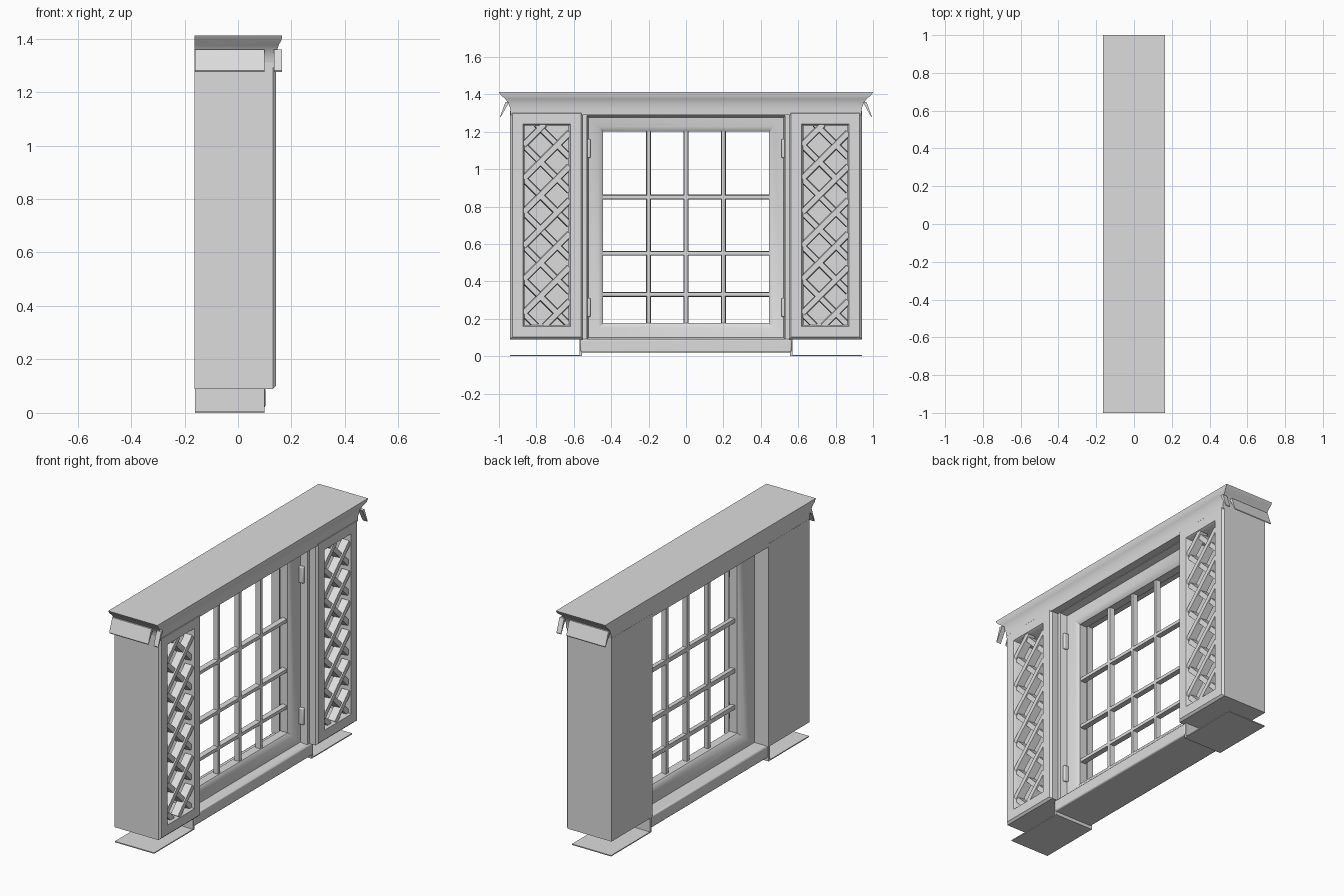
import bpy, bmesh, math
from mathutils import Vector

if "Cube" in bpy.data.objects:
    bpy.data.objects.remove(bpy.data.objects["Cube"], do_unlink=True)

GREY = 0.72
STONE = bpy.data.materials.new("light grey stone")
STONE.use_nodes = True
STONE.diffuse_color = (GREY, GREY, GREY, 1)
STONE.node_tree.nodes["Principled BSDF"].inputs["Base Color"].default_value = (GREY, GREY, GREY, 1)


def finish(name, bm, bevel=0.0):
    bmesh.ops.recalc_face_normals(bm, faces=bm.faces)
    me = bpy.data.meshes.new(name)
    bm.to_mesh(me)
    bm.free()
    me.materials.append(STONE)
    ob = bpy.data.objects.new(name, me)
    bpy.context.collection.objects.link(ob)
    if bevel:
        mod = ob.modifiers.new("soft edges", "BEVEL")
        mod.width, mod.segments = bevel, 2
    bpy.ops.object.select_all(action="DESELECT")
    ob.select_set(True)
    bpy.context.view_layer.objects.active = ob
    bpy.ops.object.shade_smooth_by_angle(angle=math.radians(40))
    return ob


def skin(bm, loops, closed=False, caps=False):
    """Bridge successive four-cornered loops."""
    rings = [[bm.verts.new(p) for p in loop] for loop in loops]
    pairs = list(zip(rings, rings[1:])) + ([(rings[-1], rings[0])] if closed else [])
    for a, b in pairs:
        for i in range(4):
            j = (i + 1) % 4
            bm.faces.new((a[i], a[j], b[j], b[i]))
    if caps:
        bm.faces.new(rings[0])
        bm.faces.new(rings[-1])


def rect(x, y, z):
    return [(x[0], y[0], z), (x[1], y[0], z), (x[1], y[1], z), (x[0], y[1], z)]


def box(name, x, y, z, bevel=0.0):
    bm = bmesh.new()
    skin(bm, [rect(x, y, z[0]), rect(x, y, z[1])], caps=True)
    return finish(name, bm, bevel)


def moulded_frame(name, y, z, profile):
    """Mitred frame: profile points are (inset, x)."""
    bm = bmesh.new()
    skin(bm, [[(x, y[0] + d, z[0] + d), (x, y[1] - d, z[0] + d),
               (x, y[1] - d, z[1] - d), (x, y[0] + d, z[1] - d)] for d, x in profile], closed=True)
    return finish(name, bm)


def slat(bm, p, q, x, width, depth):
    """Bar from p to q in the y-z plane, slightly narrower at the front."""
    p, q = Vector((x, *p)), Vector((x, *q))
    side = (q - p).normalized().cross(Vector((1, 0, 0))) * width / 2
    out = Vector((depth / 2, 0, 0))
    skin(bm, [[e + side - out, e + side * 0.75 + out, e - side * 0.75 + out, e - side - out]
              for e in (p, q)], caps=True)


def lattice(name, y, z, x, step):
    bm = bmesh.new()
    w = y[1] - y[0]
    for k, sign in enumerate((1, -1)):
        c = z[0] - w - step * 0.25
        while c < z[1] + w:
            # clip the diagonal z = c + sign * t to the opening
            ts = sorted(((z[0] - c) * sign, (z[1] - c) * sign))
            t0, t1 = max(0, ts[0]), min(w, ts[1])
            if t1 - t0 > 0.02:
                slat(bm, (y[0] + t0, c + sign * t0), (y[0] + t1, c + sign * t1),
                     x - k * 0.008, 0.038, 0.045)
            c += step
    return finish(name, bm)


# Side piers with lattice panels, base plates and cornice end flaps
for side, s in (("right", -1), ("left", 1)):
    def span(a, b):
        return sorted((a * s, b * s))

    moulded_frame(side + "_pier", span(0.55, 0.94), (0.09, 1.31),
                  [(0, -0.163), (0, 0.13), (0.012, 0.142), (0.068, 0.142),
                   (0.077, 0.128), (0.077, -0.163)])
    box(side + "_pier_back", (-0.163, -0.15), span(0.56, 0.93), (0.1, 1.3))
    lattice(side + "_lattice", span(0.622, 0.868), (0.16, 1.24), 0.115, 0.18)
    box(side + "_base_plate", (-0.16, 0.1), span(0.56, 0.94), (0, 0.006))
    box(side + "_sill_foot", (-0.16, 0.1), span(0.555, 0.57), (0, 0.095))

    # thin tapering flaps hanging from the cornice ends
    bm = bmesh.new()
    for x0, x1 in ((-0.16, 0.1), (0.135, 0.165)):
        skin(bm, [[(x, s * 0.945, 1.36), (x, s * 0.992, 1.275), (x, s * 0.994, 1.28),
                   (x, s * 0.965, 1.36)] for x in (x0, x1)], caps=True)
    finish(side + "_cornice_flap", bm)

# Flared cornice across the top
bm = bmesh.new()
skin(bm, [rect((x0, x1), (-y, y), z) for z, x0, x1, y in (
    (1.29, -0.162, 0.139, 0.938), (1.325, -0.162, 0.141, 0.94), (1.35, -0.163, 0.144, 0.95),
    (1.375, -0.163, 0.152, 0.965), (1.395, -0.163, 0.163, 0.99), (1.412, -0.163, 0.165, 1.0))],
    caps=True)
finish("cornice", bm)

# Window surround, recessed between the piers
moulded_frame("window_frame", (-0.555, 0.555), (0.065, 1.312),
              [(0, -0.07), (0, 0.09), (0.025, 0.09), (0.035, 0.05), (0.085, 0.04),
               (0.112, 0.02), (0.112, -0.03), (0.08, -0.06), (0.04, -0.07)])
box("window_sill", (-0.155, 0.103), (-0.565, 0.565), (0.02, 0.092), bevel=0.008)

# Glazing bars
bm = bmesh.new()
for y in (-0.2, 0, 0.2):
    slat(bm, (y, 0.16), (y, 1.21), 0, 0.026, 0.03)
for z in (0.33, 0.55, 0.85):
    slat(bm, (-0.46, z), (0.46, z), 0, 0.026, 0.03)
finish("glazing_bars", bm)

# Small hinges beside the frame
for s, side in ((-1, "right"), (1, "left")):
    for z, level in ((0.26, "lower"), (1.11, "upper")):
        box(f"{side}_{level}_hinge", (0.04, 0.075), sorted((s * 0.51, s * 0.535)),
            (z - 0.05, z + 0.05), bevel=0.006)
